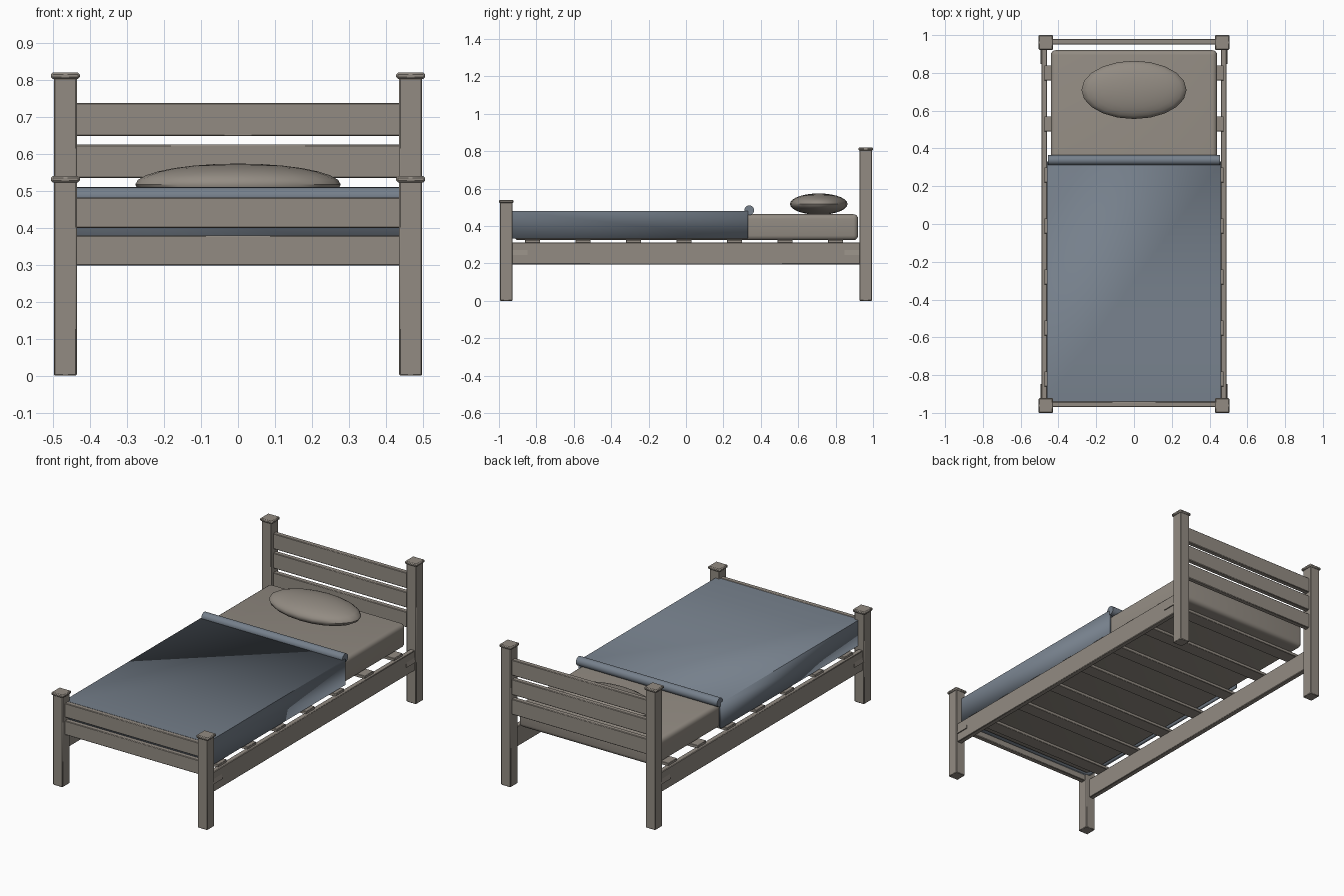
import bpy, bmesh, math
from mathutils import Matrix

old = bpy.data.objects.get("Cube")
if old:
    bpy.data.objects.remove(old, do_unlink=True)


def material(name, rgb):
    m = bpy.data.materials.new(name)
    m.use_nodes = True
    m.diffuse_color = (*rgb, 1)
    bsdf = next(n for n in m.node_tree.nodes if n.type == 'BSDF_PRINCIPLED')
    bsdf.inputs["Base Color"].default_value = (*rgb, 1)
    return m


WOOD = material("warm grey", (0.29, 0.26, 0.225))
BLUE = material("slate blue", (0.18, 0.215, 0.26))


def finish(name, bm, mat, bevel=0, segments=1):
    """Turn a bmesh into a shaded object, with optional rounded edges."""
    bmesh.ops.recalc_face_normals(bm, faces=bm.faces)
    if bevel:
        bmesh.ops.bevel(bm, geom=list(bm.edges), offset=bevel, segments=segments,
                        profile=0.5, affect='EDGES')
    mesh = bpy.data.meshes.new(name)
    bm.to_mesh(mesh)
    bm.free()
    mesh.materials.append(mat)
    ob = bpy.data.objects.new(name, mesh)
    bpy.context.collection.objects.link(ob)
    bpy.ops.object.select_all(action='DESELECT')
    ob.select_set(True)
    bpy.context.view_layer.objects.active = ob
    bpy.ops.object.shade_smooth_by_angle(angle=math.radians(40))
    return ob


def box(name, x, y, z, mat=WOOD, bevel=0.003, segments=1):
    """Box given by its (low, high) limits on each axis."""
    bm = bmesh.new()
    bmesh.ops.create_cube(bm, size=1)
    for v in bm.verts:
        v.co = [lim[0] if c < 0 else lim[1] for lim, c in zip((x, y, z), v.co)]
    return finish(name, bm, mat, bevel, segments)


def around(c, half):
    return (c - half, c + half)


# Corner posts with square caps
for side, sx in (("right", -1), ("left", 1)):
    for end, sy, top in (("foot", -1, 0.54), ("head", 1, 0.82)):
        px, py = sx * 0.467, sy * 0.961
        box(f"{end}_post_{side}", around(px, 0.031), around(py, 0.033), (0, top - 0.012))
        box(f"{end}_post_cap_{side}", around(px, 0.039), around(py, 0.039),
            (top - 0.017, top), bevel=0.005)

# Headboard and footboard planks
for i, z in enumerate((0.42, 0.535, 0.648)):
    box(f"headboard_plank_{i + 1}", (-0.44, 0.44), (0.95, 0.979), (z, z + 0.09))
for i, z in enumerate((0.298, 0.4)):
    box(f"footboard_plank_{i + 1}", (-0.44, 0.44), (-0.97, -0.941), (z, z + 0.082))

# Side rails with small wedge brackets next to the posts
for side, sx in (("right", -1), ("left", 1)):
    box(f"side_rail_{side}", around(sx * 0.475, 0.015), (-0.935, 0.935), (0.195, 0.312))
    for end, sy in (("foot", -1), ("head", 1)):
        bracket = box(f"rail_bracket_{end}_{side}", around(sx * 0.49, 0.006),
                      around(sy * 0.89, 0.042), (0.245, 0.275), bevel=0)
        for v in bracket.data.vertices:
            if v.co.z > 0.26 and abs(v.co.x) > 0.49:
                v.co.x = sx * 0.489

# Slats resting on the rails
for i in range(7):
    box(f"slat_{i + 1}", (-0.475, 0.475), around(-0.82 + 0.27 * i, 0.04),
        (0.308, 0.326), bevel=0.002)

# Mattress
box("mattress", (-0.44, 0.44), (-0.92, 0.92), (0.324, 0.463), bevel=0.025, segments=4)

# Blanket: top sheet, hanging sides and foot end, joined as one shell
bm = bmesh.new()
bmesh.ops.create_cube(bm, size=1)
for v in bm.verts:
    v.co = (math.copysign(0.461, v.co.x), -0.94 if v.co.y < 0 else 0.332,
            0.332 if v.co.z < 0 else 0.481)
bm.normal_update()
opened = [f for f in bm.faces if f.normal.z < -0.9 or f.normal.y > 0.9]
bmesh.ops.delete(bm, geom=opened, context='FACES')
blanket = finish("blanket", bm, BLUE)
shell = blanket.modifiers.new("thickness", 'SOLIDIFY')
shell.thickness = 0.016
shell.offset = -1
shell.use_even_offset = True
blanket.modifiers.move(len(blanket.modifiers) - 1, 0)

# Rolled edge of the blanket
bm = bmesh.new()
bmesh.ops.create_cone(bm, cap_ends=True, segments=24, radius1=0.026, radius2=0.026,
                      depth=0.91, matrix=Matrix.Translation((0, 0.338, 0.484))
                      @ Matrix.Rotation(math.pi / 2, 4, 'Y'))
finish("blanket_roll", bm, BLUE)

# Pillow
bm = bmesh.new()
bmesh.ops.create_uvsphere(bm, u_segments=20, v_segments=14, radius=1,
                          matrix=Matrix.Translation((0, 0.71, 0.517))
                          @ Matrix.Diagonal((0.278, 0.154, 0.057, 1)))
pillow = finish("pillow", bm, WOOD)
pillow.data.polygons.foreach_set("use_smooth", [True] * len(pillow.data.polygons))
